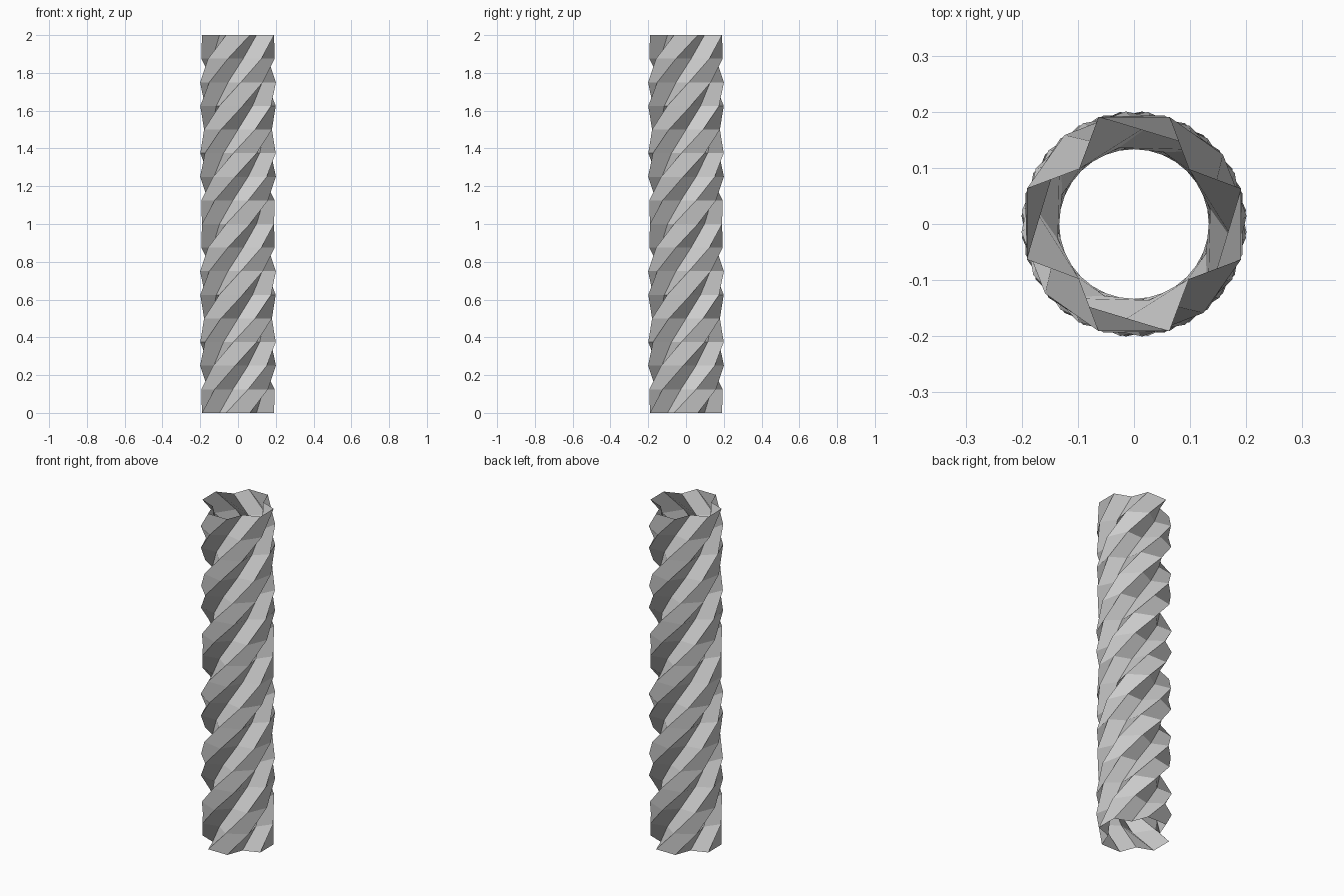
import bpy, bmesh
from math import radians, pi
from mathutils import Vector, Matrix

if "Cube" in bpy.data.objects:
    bpy.data.objects.remove(bpy.data.objects["Cube"])

HEIGHT, STEPS, TWIST = 2.0, 16, radians(540)

# Cross-section: four flat-topped ribs with V grooves between them
quarter = [Vector((0.191, -0.063, 0)), Vector((0.191, 0.063, 0)), Vector((0.098, 0.098, 0))]
profile = [Matrix.Rotation(k * pi / 2, 3, 'Z') @ p for k in range(4) for p in quarter]

# Open tube made of stacked, progressively rotated cross-sections
bm = bmesh.new()
rings = []
for i in range(STEPS + 1):
    t = i / STEPS
    rot = Matrix.Rotation(TWIST * t, 3, 'Z')
    rings.append([bm.verts.new(rot @ p + Vector((0, 0, HEIGHT * t))) for p in profile])
n = len(profile)
for lower, upper in zip(rings, rings[1:]):
    for j in range(n):
        k = (j + 1) % n
        bm.faces.new((lower[j], lower[k], upper[k], upper[j]))

mesh = bpy.data.meshes.new("twisted_column")
bm.to_mesh(mesh)
bm.free()
column = bpy.data.objects.new("twisted_column", mesh)
bpy.context.collection.objects.link(column)

# Smooth along the ribs, sharp at ridges and grooves
bpy.context.view_layer.objects.active = column
column.select_set(True)
bpy.ops.object.shade_smooth_by_angle(angle=radians(30))
